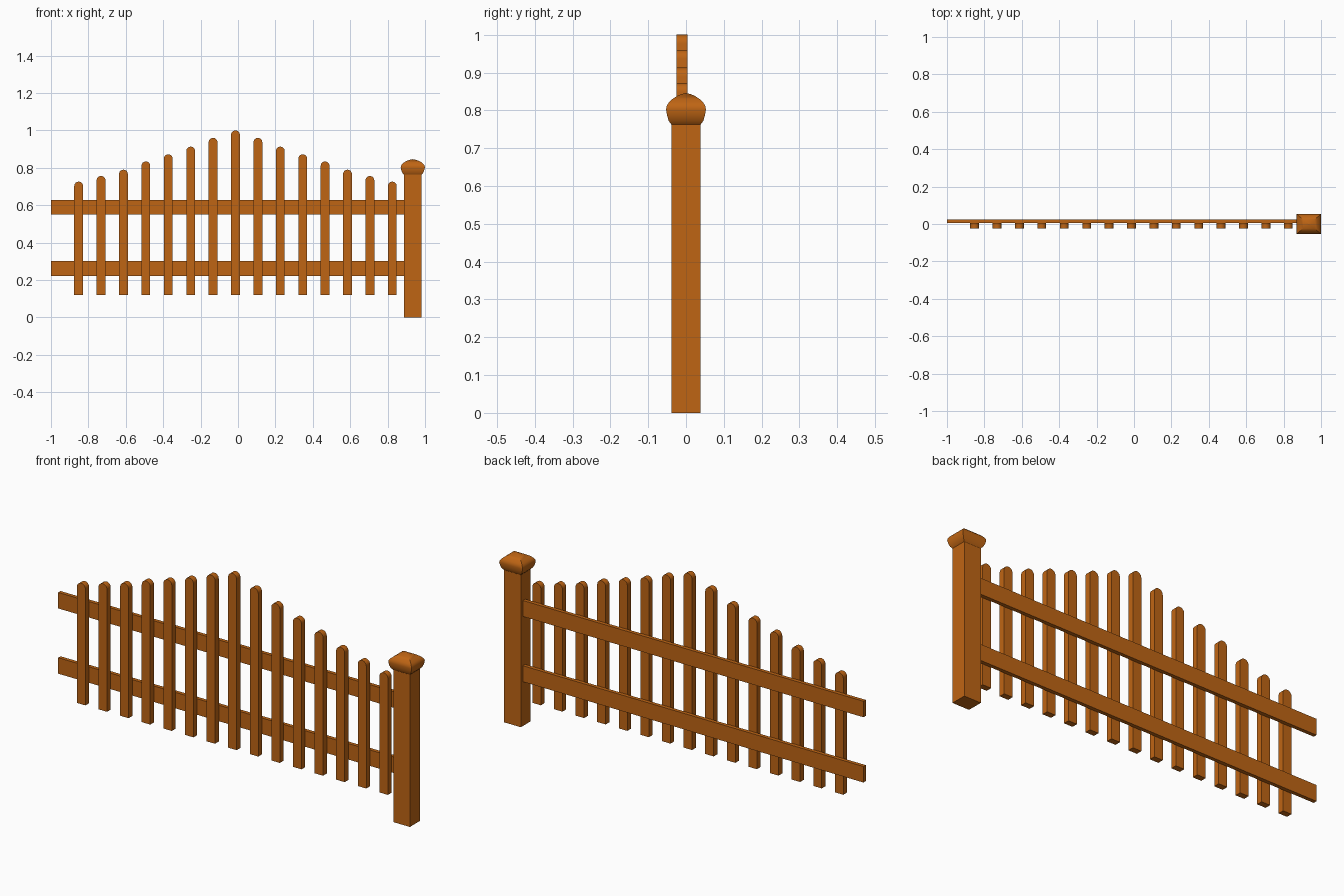
import bpy, bmesh, math

if "Cube" in bpy.data.objects:
    bpy.data.objects.remove(bpy.data.objects["Cube"])

wood = bpy.data.materials.new("warm brown wood")
wood.diffuse_color = (0.52, 0.13, 0.007, 1)
wood.use_nodes = True
wood.node_tree.nodes["Principled BSDF"].inputs["Base Color"].default_value = wood.diffuse_color


def finish(bm, name):
    bmesh.ops.recalc_face_normals(bm, faces=bm.faces)
    me = bpy.data.meshes.new(name)
    bm.to_mesh(me)
    bm.free()
    me.materials.append(wood)
    ob = bpy.data.objects.new(name, me)
    bpy.context.collection.objects.link(ob)
    bpy.ops.object.select_all(action='DESELECT')
    ob.select_set(True)
    bpy.context.view_layer.objects.active = ob
    bpy.ops.object.shade_smooth_by_angle(angle=math.radians(35))
    return ob


def loft(rings, name):
    """Join equal-sized rings of points and cap both ends."""
    bm = bmesh.new()
    vs = [[bm.verts.new(p) for p in r] for r in rings]
    n = len(vs[0])
    for a, b in zip(vs, vs[1:]):
        for i in range(n):
            j = (i + 1) % n
            bm.faces.new((a[i], a[j], b[j], b[i]))
    bm.faces.new(vs[0])
    bm.faces.new(vs[-1])
    return finish(bm, name)


def rect(cx, hx, hy, z):
    return [(cx - hx, -hy, z), (cx + hx, -hy, z), (cx + hx, hy, z), (cx - hx, hy, z)]


# Pickets with rounded tops, tallest in the middle
tops = [1.0, 0.96, 0.913, 0.872, 0.834, 0.79, 0.756, 0.726]
half = 0.0235
for k in range(-7, 8):
    cx, top = -0.0135 + 0.1198 * k, tops[abs(k)]
    prof = [(cx - half, 0.12), (cx + half, 0.12)]
    for i in range(13):
        a = math.pi * i / 12
        prof.append((cx + half * math.cos(a), top - half + half * math.sin(a)))
    loft([[(x, y, z) for x, z in prof] for y in (-0.025, 0.0045)], f"picket_{k + 8}")

# Two rails behind the pickets
for name, z0, z1 in (("lower_rail", 0.222, 0.302), ("upper_rail", 0.549, 0.629)):
    loft([[(x, 0.0045, z0), (x, 0.023, z0), (x, 0.023, z1), (x, 0.0045, z1)]
          for x in (-1.0, 0.9)], name)

# Post
PX = 0.9345
loft([rect(PX, 0.046, 0.039, z) for z in (0, 0.77)], "post")

# Square post cap with bulging sides and a domed, pointed top
cap = [(0.046, 0.039, 0.763), (0.055, 0.0455, 0.772), (0.061, 0.050, 0.786),
       (0.0645, 0.0525, 0.802), (0.0635, 0.0515, 0.811), (0.057, 0.046, 0.820),
       (0.045, 0.036, 0.830), (0.030, 0.024, 0.838), (0.015, 0.012, 0.843),
       (0.001, 0.001, 0.846)]
loft([rect(PX, *c) for c in cap], "post_cap")
